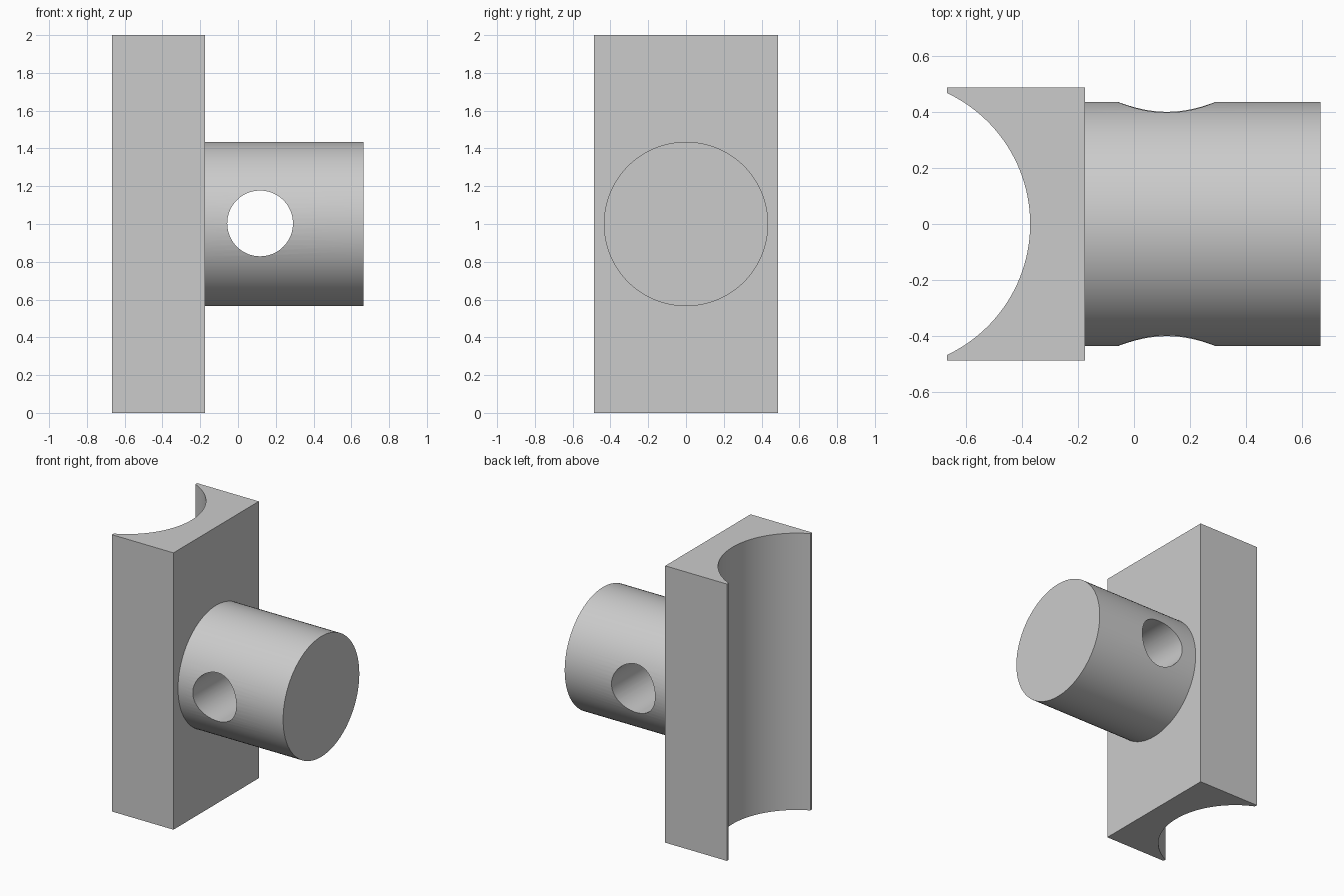
import bpy
import bmesh
from math import asin, cos, sin, pi
from mathutils import Matrix

cube = bpy.data.objects.get("Cube")
if cube:
    bpy.data.objects.remove(cube, do_unlink=True)

grey = bpy.data.materials.new("plain grey")
grey.use_nodes = True
colour = (0.6, 0.6, 0.6, 1)
grey.diffuse_color = colour
grey.node_tree.nodes["Principled BSDF"].inputs["Base Color"].default_value = colour


def make_object(name, bm):
    bmesh.ops.recalc_face_normals(bm, faces=bm.faces)
    mesh = bpy.data.meshes.new(name)
    bm.to_mesh(mesh)
    bm.free()
    mesh.materials.append(grey)
    obj = bpy.data.objects.new(name, mesh)
    bpy.context.collection.objects.link(obj)
    return obj


def cylinder(name, radius, start, end, centre, axis, sides=96):
    bm = bmesh.new()
    bmesh.ops.create_cone(bm, cap_ends=True, segments=sides, radius1=radius,
                          radius2=radius, depth=end - start)
    bm.transform(Matrix.Translation(centre) @ Matrix.Rotation(pi / 2, 4, axis))
    return make_object(name, bm)


def smooth(obj):
    bpy.ops.object.select_all(action="DESELECT")
    obj.select_set(True)
    bpy.context.view_layer.objects.active = obj
    bpy.ops.object.shade_smooth_by_angle(angle=pi / 6)


# Tall block with a concave back: profile extruded upwards
back, front, half_width, height = -0.667, -0.175, 0.487, 2.0
arc_x, arc_r, lip = -0.8855, 0.5155, 0.467
sweep = asin(lip / arc_r)
steps = 48
profile = [(back, -half_width), (front, -half_width),
           (front, half_width), (back, half_width)]
for i in range(steps + 1):
    a = sweep * (1 - 2 * i / steps)
    profile.append((arc_x + arc_r * cos(a), arc_r * sin(a)))

bm = bmesh.new()
base = bm.faces.new([bm.verts.new((x, y, 0)) for x, y in profile])
extruded = bmesh.ops.extrude_face_region(bm, geom=[base], use_keep_orig=True)
top = [v for v in extruded["geom"] if isinstance(v, bmesh.types.BMVert)]
bmesh.ops.translate(bm, verts=top, vec=(0, 0, height))
smooth(make_object("saddle_block", bm))

# Round peg, slightly sunk into the block
peg_start, peg_end = front - 0.03, 0.665
peg = cylinder("round_peg", 0.435, peg_start, peg_end,
               ((peg_start + peg_end) / 2, 0, 1), "Y")

# Cross hole through the peg
cutter = cylinder("hole_cutter", 0.174, -0.6, 0.6, (0.117, 0, 1.003), "X")
cutter.hide_render = True
cutter.hide_viewport = True
hole = peg.modifiers.new("cross_hole", "BOOLEAN")
hole.operation = "DIFFERENCE"
hole.solver = "EXACT"
hole.object = cutter
bpy.context.view_layer.objects.active = peg
bpy.ops.object.modifier_apply(modifier=hole.name)
bpy.data.objects.remove(cutter, do_unlink=True)
smooth(peg)
